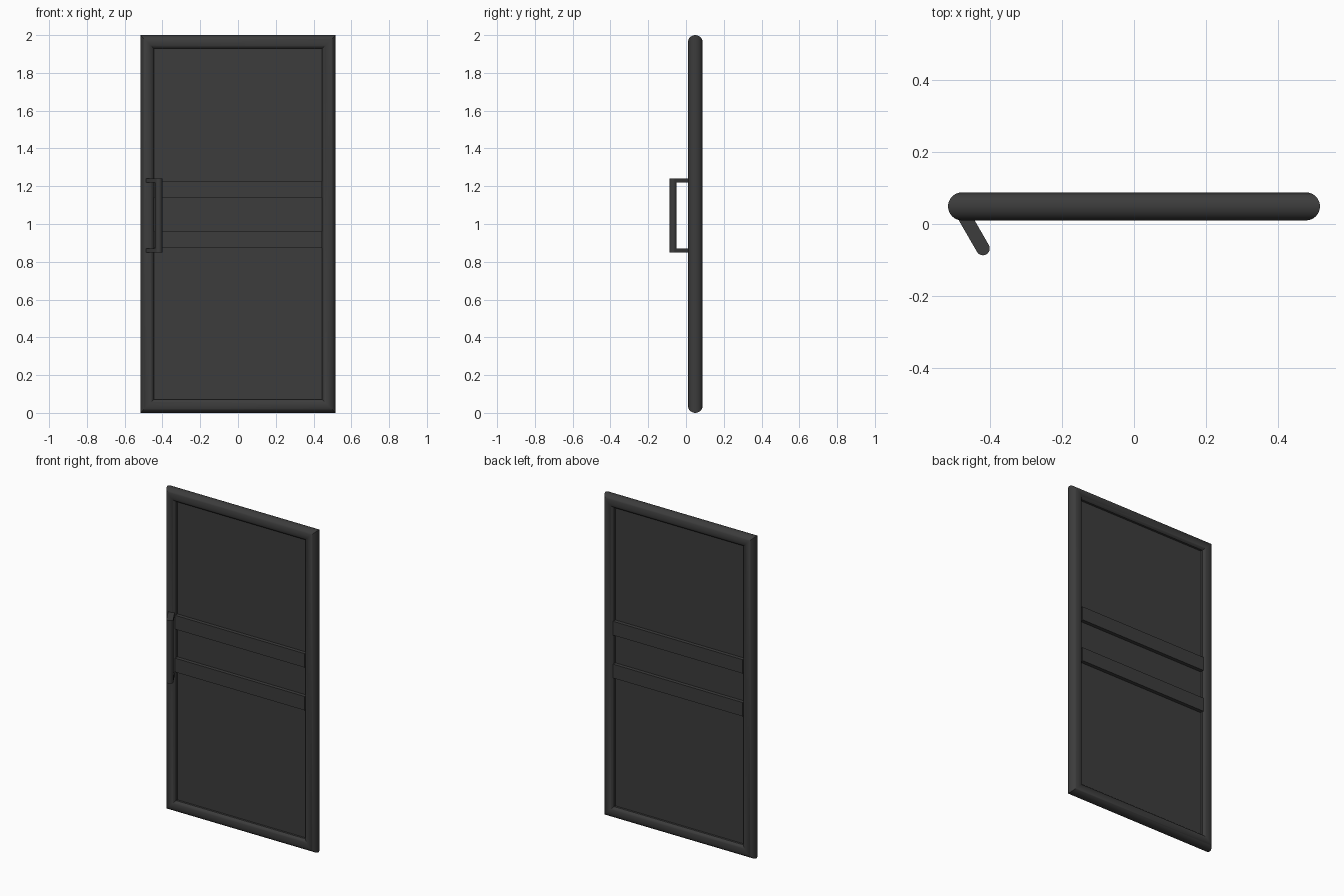
import bpy, bmesh
from math import sin, cos, pi, radians, acos
from mathutils import Vector

if "Cube" in bpy.data.objects:
    bpy.data.objects.remove(bpy.data.objects["Cube"])

HALF_W, HEIGHT, Y0, R = 0.517, 2.0, 0.049, 0.039
INSET = 0.072          # visible width of the frame

mat = bpy.data.materials.new("dark_grey")
mat.diffuse_color = (0.045, 0.045, 0.045, 1)
mat.use_nodes = True
mat.node_tree.nodes["Principled BSDF"].inputs["Base Color"].default_value = mat.diffuse_color


def finish(name, bm, smooth=True):
    bmesh.ops.recalc_face_normals(bm, faces=bm.faces)
    me = bpy.data.meshes.new(name)
    bm.to_mesh(me)
    bm.free()
    ob = bpy.data.objects.new(name, me)
    bpy.context.collection.objects.link(ob)
    me.materials.append(mat)
    if smooth:
        bpy.ops.object.select_all(action='DESELECT')
        ob.select_set(True)
        bpy.context.view_layer.objects.active = ob
        bpy.ops.object.shade_smooth_by_angle(angle=radians(30))
    return ob


def box(name, x, y, z):
    bm = bmesh.new()
    bmesh.ops.create_cube(bm, size=1)
    for v in bm.verts:
        v.co = [a[0] + (c + 0.5) * (a[1] - a[0]) for a, c in zip((x, y, z), v.co)]
    return finish(name, bm, False)


def prism(name, outline, z0, z1):
    bm = bmesh.new()
    face = bm.faces.new([bm.verts.new((p[0], p[1], z0)) for p in outline])
    top = bmesh.ops.extrude_face_region(bm, geom=[face])["geom"]
    bmesh.ops.translate(bm, vec=(0, 0, z1 - z0),
                        verts=[g for g in top if isinstance(g, bmesh.types.BMVert)])
    return finish(name, bm)


# Frame: round profile with a flat inner side, mitred round the rectangle
cut = acos((INSET - R) / R)
profile = []
N = 28
for i in range(N + 1):
    a = cut + (2 * pi - 2 * cut) * i / N
    profile.append((R + R * cos(a), R * sin(a)))      # (distance inward, depth)
bm = bmesh.new()
rings = []
for sx, sz in ((-1, -1), (1, -1), (1, 1), (-1, 1)):
    rings.append([bm.verts.new((sx * (HALF_W - d), Y0 + y,
                                HEIGHT / 2 + sz * (HEIGHT / 2 - d))) for d, y in profile])
for k in range(4):
    a, b = rings[k], rings[(k + 1) % 4]
    for i in range(len(a)):
        j = (i + 1) % len(a)
        bm.faces.new((a[i], a[j], b[j], b[i]))
finish("door_frame", bm)

# Thin panel and the two cross rails
inner = HALF_W - INSET
box("door_panel", (-inner - 0.01, inner + 0.01), (Y0 - 0.008, Y0 + 0.008),
    (INSET - 0.01, HEIGHT - INSET + 0.01))
for name, z in (("lower_rail", 0.917), ("upper_rail", 1.183)):
    box(name, (-inner, inner), (Y0 - 0.031, Y0 + 0.031), (z - 0.043, z + 0.043))

# Handle: upright round grip on two flat round-ended arms, angled 30 degrees
grip, rad = Vector((-0.42, -0.068)), 0.019
back = Vector((-0.5, 0.866))
side = Vector((0.866, 0.5))
circle = [grip + rad * Vector((cos(2 * pi * i / 24), sin(2 * pi * i / 24))) for i in range(24)]
prism("handle_grip", circle, 0.87, 1.221)
arm = [grip + rad * (cos(pi * i / 12) * side - sin(pi * i / 12) * back) for i in range(13)]
arm += [grip + back * 0.11 - side * rad, grip + back * 0.11 + side * rad]
prism("handle_arm_lower", arm, 0.85, 0.87)
prism("handle_arm_upper", arm, 1.221, 1.241)
